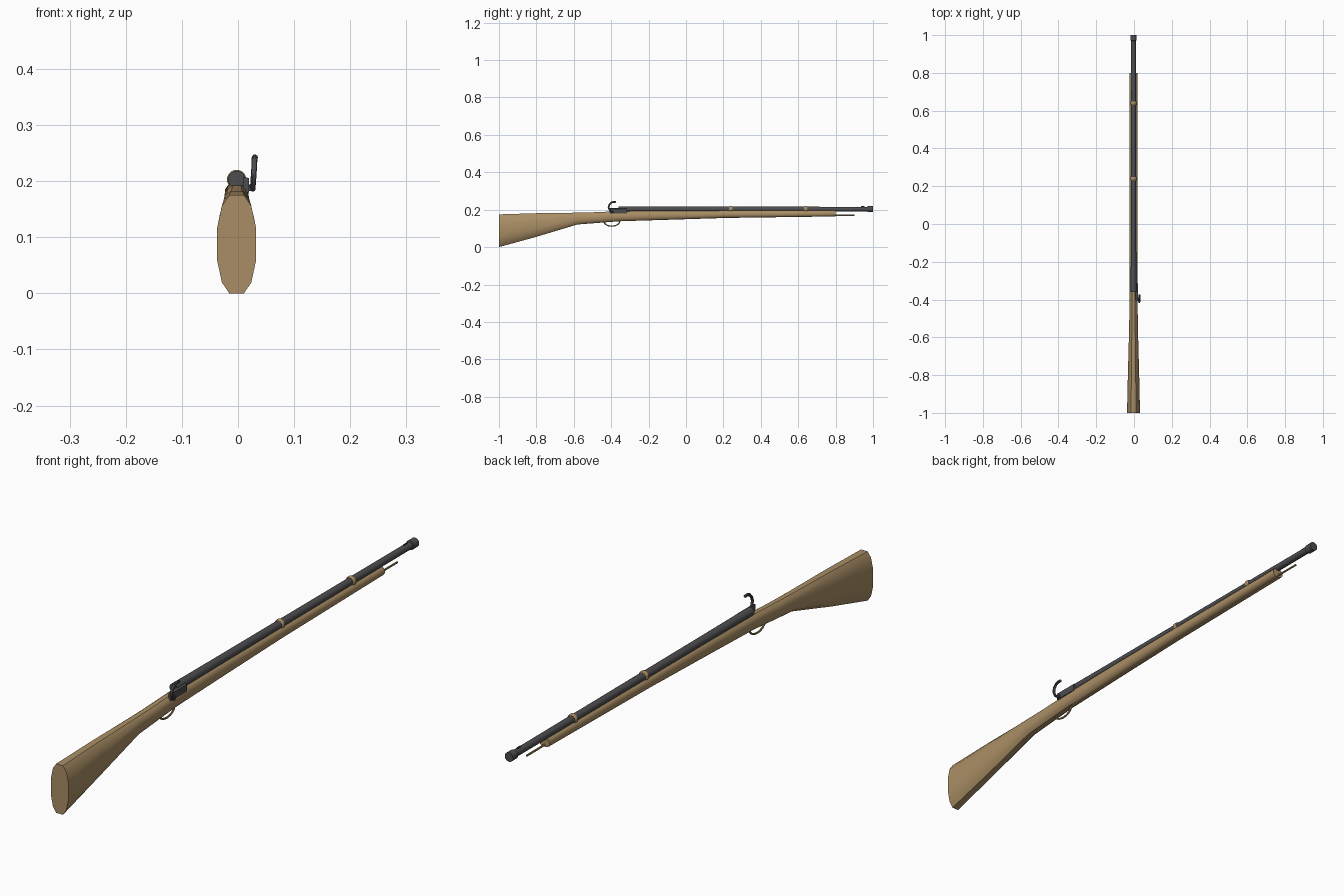
import bpy, bmesh, math

if "Cube" in bpy.data.objects:
    bpy.data.objects.remove(bpy.data.objects["Cube"])

CX = -0.0025  # the hammer offsets the body slightly from x = 0


def material(name, color):
    m = bpy.data.materials.new(name)
    m.diffuse_color = color
    m.use_nodes = True
    m.node_tree.nodes["Principled BSDF"].inputs["Base Color"].default_value = m.diffuse_color
    return m


WOOD = material("wood", (0.40, 0.27, 0.13, 1))
STEEL = material("steel", (0.075, 0.075, 0.08, 1))


def loft(name, rings, mat, angle=35):
    """Skin a list of equal-length point rings and cap both ends."""
    bm = bmesh.new()
    loops = [[bm.verts.new(p) for p in r] for r in rings]
    n = len(loops[0])
    for a, b in zip(loops, loops[1:]):
        for i in range(n):
            j = (i + 1) % n
            bm.faces.new((a[i], a[j], b[j], b[i]))
    bm.faces.new(loops[0])
    bm.faces.new(loops[-1])
    bmesh.ops.recalc_face_normals(bm, faces=bm.faces)
    me = bpy.data.meshes.new(name)
    bm.to_mesh(me)
    bm.free()
    me.materials.append(mat)
    ob = bpy.data.objects.new(name, me)
    bpy.context.collection.objects.link(ob)
    bpy.ops.object.select_all(action='DESELECT')
    bpy.context.view_layer.objects.active = ob
    ob.select_set(True)
    bpy.ops.object.shade_smooth_by_angle(angle=math.radians(angle))
    return ob


def circle(y, z, r, n=16):
    return [(CX + r * math.cos(2 * math.pi * (i + .5) / n), y,
             z + r * math.sin(2 * math.pi * (i + .5) / n)) for i in range(n)]


def tube(name, points, r, mat):
    """Round tube along a path lying in a near-constant-x plane; r per point."""
    rings = []
    for k, (x, y, z) in enumerate(points):
        p, q = points[max(k - 1, 0)], points[min(k + 1, len(points) - 1)]
        dy, dz = q[1] - p[1], q[2] - p[2]
        d = math.hypot(dy, dz)
        rings.append([(x + r[k] * math.cos(a), y - dz / d * r[k] * math.sin(a),
                       z + dy / d * r[k] * math.sin(a))
                      for a in (2 * math.pi * i / 10 for i in range(10))])
    return loft(name, rings, mat)


# Stock: twelve-sided rounded section lofted from butt to fore-end
quarter = [(1, .34), (.76, .78), (.38, 1)]
section = (quarter + [(-x, z) for x, z in reversed(quarter)]
           + [(-x, -z) for x, z in quarter] + [(x, -z) for x, z in reversed(quarter)])
stations = [(-1, 0, .175, .0345), (-.8, .055, .181, .030), (-.58, .121, .184, .024),
            (-.5, .127, .186, .0225), (-.36, .138, .192, .0215), (-.1, .146, .196, .021),
            (.22, .156, .196, .021), (.8, .164, .196, .0205)]
loft("stock", [[(CX + w * x, y, (lo + hi) / 2 + (hi - lo) / 2 * z) for x, z in section]
               for y, lo, hi, w in stations], WOOD)

# Barrel with a flared muzzle ring
loft("barrel", [circle(y, .203, r) for y, r in
                [(-.36, .0155), (-.1, .0145), (.97, .0125), (.971, .0165), (1, .0165)]], STEEL)

# Front sight
loft("front_sight", [[(CX + sx * .002, y, z) for sx, z in
                      [(-1, .21), (1, .21), (1, .219), (-1, .219)]] for y in (.935, .955)], STEEL)

# Barrel bands
for label, y in (("rear", .24), ("front", .64)):
    loft(label + "_barrel_band", [circle(y + dy, .203, r) for dy, r in
                                  [(-.009, .0145), (-.005, .0172), (.005, .0172), (.009, .0145)]], WOOD)

# Ramrod under the barrel
loft("ramrod", [circle(y, .17, .0035, 10) for y in (.75, .9)], WOOD)

# Lock plate beside the breech
loft("lock_plate", [[(x, y, z) for x, z in [(.009, .18), (.02, .18), (.02, .205), (.009, .208)]]
                    for y in (-.405, -.315)], STEEL)

# Hammer: curled arm above the lock
hammer = [(.026, -.395, .185), (.027, -.408, .197), (.028, -.414, .212), (.029, -.410, .227),
          (.0295, -.400, .238), (.03, -.388, .242), (.03, -.374, .242)]
tube("hammer", hammer, [.005] * 5 + [.0055, .005], STEEL)
tube("hammer_pivot", [(.021, -.400, .188), (.021, -.388, .188)], [.006, .006], STEEL)

# Trigger guard: half loop under the wrist
guard = []
for i in range(15):
    a = math.pi * (1 + i / 14)
    guard.append((CX, -.397 + .043 * math.cos(a), .139 + .027 * math.sin(a)))
tube("trigger_guard", guard, [.0035] * 15, WOOD)
